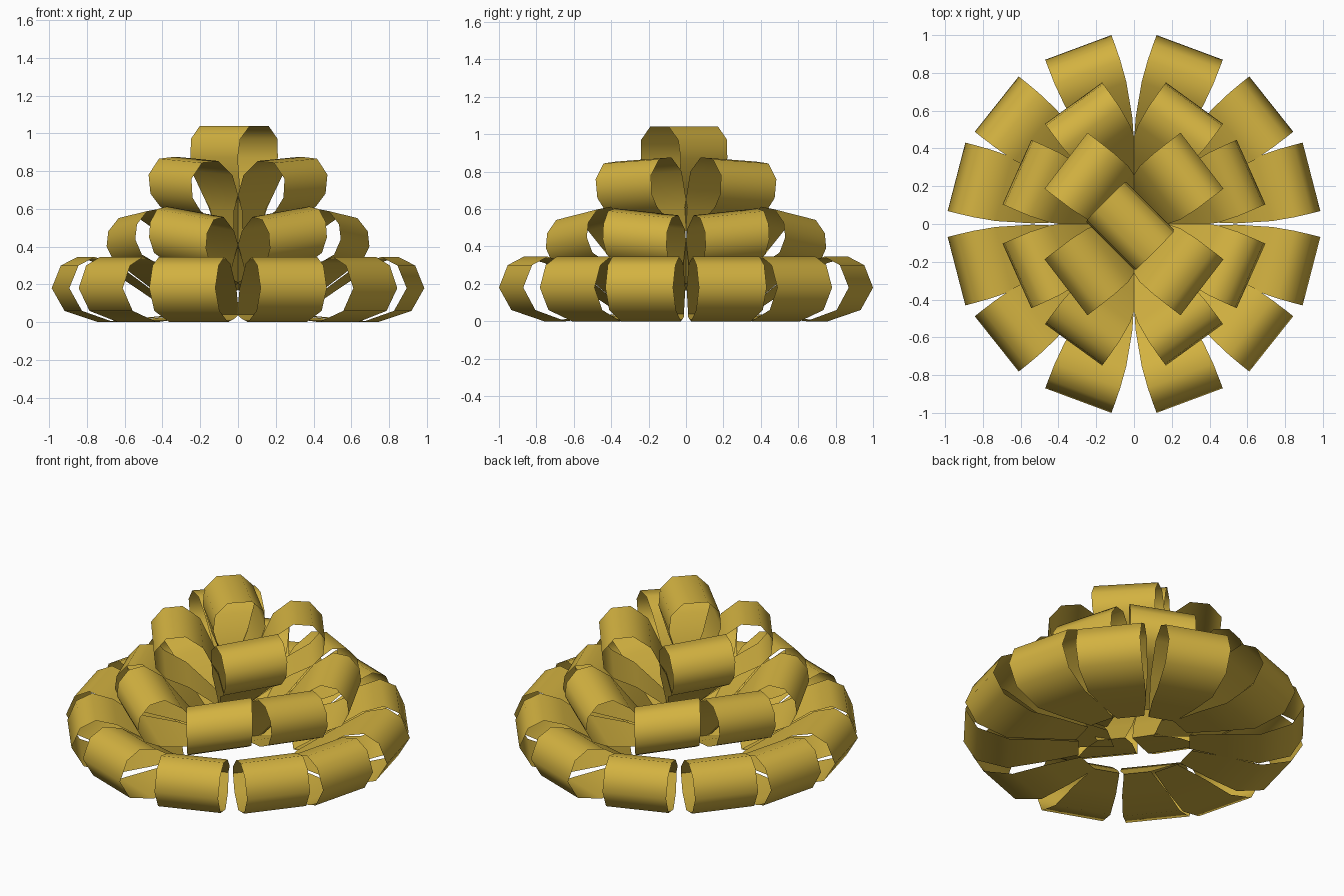
import bpy, math
from mathutils import Vector

if "Cube" in bpy.data.objects:
    bpy.data.objects.remove(bpy.data.objects["Cube"])

gold = bpy.data.materials.new("gold_ribbon")
gold.diffuse_color = (0.65, 0.445, 0.052, 1)
gold.use_nodes = True
gold.node_tree.nodes["Principled BSDF"].inputs["Base Color"].default_value = gold.diffuse_color


def ribbon_loop(name, profile, centre, heading, half=0.187, taper=0.58,
                roll=0.0, sx=1, sy=1):
    """Sweep a teardrop (outward, z) profile sideways into one ribbon loop.
    The band narrows towards the pinched tip (first and last profile point)."""
    a = math.radians(heading)
    h = Vector((math.cos(a), math.sin(a)))
    n = Vector((-h.y, h.x))
    tip = Vector(profile[0])
    reach = max((Vector(p) - tip).length for p in profile)
    verts, faces = [], []
    for d, z in profile:
        t = 1 - (Vector((d, z)) - tip).length / reach
        w = half * (1 - taper * max(t, 0) ** 1.75)
        for side in (-w, w):
            p = Vector(centre) + h * d + n * side
            verts.append((p.x * sx, p.y * sy, z + roll * side))
    for i in range(len(profile) - 1):
        f = (2 * i, 2 * i + 1, 2 * i + 3, 2 * i + 2)
        faces.append(f if sx * sy > 0 else f[::-1])
    mesh = bpy.data.meshes.new(name)
    mesh.from_pydata(verts, [], faces)
    mesh.materials.append(gold)
    ob = bpy.data.objects.new(name, mesh)
    bpy.context.collection.objects.link(ob)
    bpy.context.view_layer.objects.active = ob
    ob.select_set(True)
    bpy.ops.object.shade_smooth_by_angle(angle=math.radians(65))
    ob.select_set(False)


# Teardrop profiles: distance from the outer end, height
LOWER = [(-.65, .04), (-.45, .02), (-.25, 0), (-.07, .06), (0, .18),
         (-.05, .30), (-.14, .345), (-.26, .31), (-.45, .18), (-.65, .04)]
MIDDLE = [(-.54, .17), (-.35, .235), (-.15, .285), (-.04, .34), (0, .42),
          (-.01, .50), (-.07, .57), (-.16, .585), (-.27, .51), (-.42, .32),
          (-.54, .17)]
UPPER = [(-.43, .33), (-.2, .53), (-.07, .60), (-.01, .67), (0, .77),
         (-.07, .855), (-.18, .865), (-.28, .79), (-.37, .60), (-.43, .33)]
CROWN = [(0, .50), (.10, .70), (.15, .87), (.14, .97), (.07, 1.04),
         (-.07, 1.04), (-.14, .97), (-.15, .87), (-.10, .70), (0, .50)]

# One quadrant: name, profile, outer end centre, heading, roll
QUADRANT = [
    ("lower_loop_a", LOWER, (.295, .935), 69.6, 0),
    ("lower_loop_b", LOWER, (.727, .635), 38.5, 0),
    ("lower_loop_c", LOWER, (.94, .25), 14.5, 0),
    ("middle_loop_a", MIDDLE, (.32, .64), 54, -.15),
    ("middle_loop_b", MIDDLE, (.62, .275), 24, .10),
    ("upper_loop", UPPER, (.36, .335), 37.5, -.06),
]
for sx in (1, -1):
    for sy in (1, -1):
        tag = ("right" if sx > 0 else "left") + ("_back" if sy > 0 else "_front")
        for name, prof, c, head, roll in QUADRANT:
            ribbon_loop(f"{name}_{tag}", prof, c, head, roll=roll, sx=sx, sy=sy)

# Single upright loop crowning the bow
ribbon_loop("crown_loop", CROWN, (-.02, -.01), 45)
